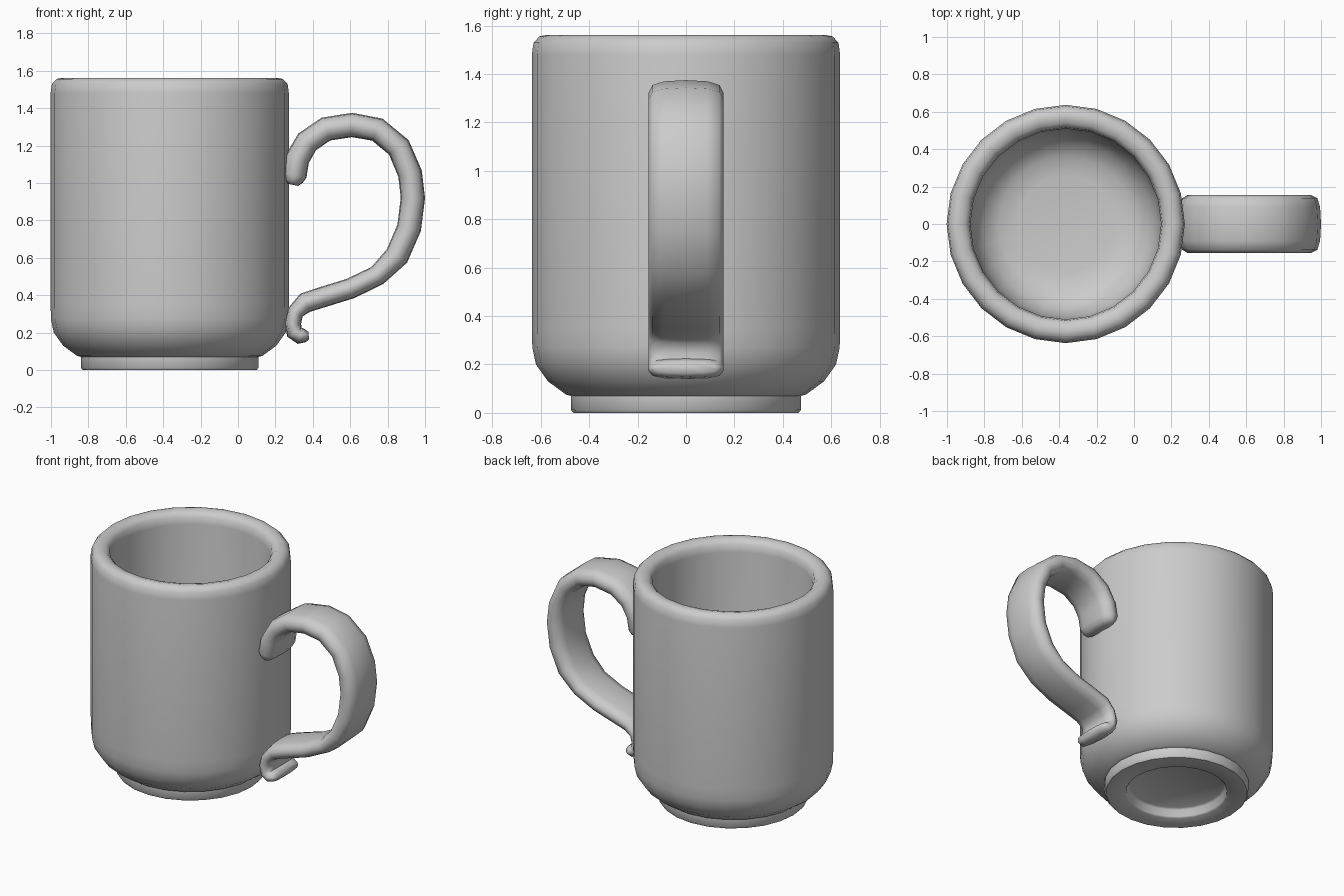
import bpy, bmesh, math
from mathutils import Vector

if "Cube" in bpy.data.objects:
    bpy.data.objects.remove(bpy.data.objects["Cube"])

CX = -0.365
SIDES = 24


def finish(name, bm, angle):
    bmesh.ops.remove_doubles(bm, verts=bm.verts, dist=1e-5)
    bmesh.ops.recalc_face_normals(bm, faces=bm.faces)
    mesh = bpy.data.meshes.new(name)
    bm.to_mesh(mesh)
    bm.free()
    obj = bpy.data.objects.new(name, mesh)
    bpy.context.collection.objects.link(obj)
    bpy.ops.object.select_all(action='DESELECT')
    obj.select_set(True)
    bpy.context.view_layer.objects.active = obj
    bpy.ops.object.shade_smooth_by_angle(angle=math.radians(angle))
    return obj


def bridge(bm, rings):
    for a, b in zip(rings, rings[1:]):
        n = len(a)
        for i in range(n):
            j = (i + 1) % n
            bm.faces.new((a[i], a[j], b[j], b[i]))


# Mug body: lathed profile from the foot recess, over the rim, to the inner floor
profile = [(0.31, 0.065), (0.325, 0.055), (0.33, 0.01), (0.34, 0),
           (0.465, 0), (0.475, 0.012), (0.475, 0.07),
           (0.495, 0.075), (0.57, 0.13), (0.62, 0.20), (0.635, 0.27), (0.637, 0.35),
           (0.637, 1.48), (0.63, 1.53), (0.605, 1.556), (0.575, 1.562),
           (0.54, 1.553), (0.517, 1.53), (0.51, 1.48),
           (0.51, 0.40), (0.49, 0.29), (0.44, 0.20), (0.36, 0.15), (0.26, 0.135)]
bm = bmesh.new()
rings = []
for r, z in profile:
    rings.append([bm.verts.new((CX + r * math.cos(math.tau * i / SIDES),
                                r * math.sin(math.tau * i / SIDES), z))
                  for i in range(SIDES)])
bridge(bm, rings)
bm.faces.new(rings[0])
bm.faces.new(rings[-1])
finish("mug_body", bm, 50)

# Handle: rounded strap section swept along a path in the xz plane
path = [(0.293, 0.99), (0.297, 1.01), (0.302, 1.04), (0.318, 1.13), (0.37, 1.22),
        (0.47, 1.288), (0.61, 1.31), (0.745, 1.285), (0.86, 1.19),
        (0.92, 1.05), (0.935, 0.92), (0.915, 0.76), (0.85, 0.61),
        (0.745, 0.505), (0.60, 0.435), (0.46, 0.392), (0.36, 0.36),
        (0.308, 0.31), (0.293, 0.25), (0.302, 0.20), (0.332, 0.182),
        (0.36, 0.183), (0.378, 0.185)]
quarter = [(0.155, 0.012), (0.138, 0.045), (0.09, 0.06), (0, 0.065)]
half = quarter + [(-y, n) for y, n in quarter[-2::-1]]
section = half + [(-y, -n) for y, n in half]
pts = [Vector((x, 0, z)) for x, z in path]
last = len(pts) - 1
bm = bmesh.new()
rings = []
for i, p in enumerate(pts):
    t = (pts[min(i + 1, last)] - pts[max(i - 1, 0)]).normalized()
    normal = Vector((-t.z, 0, t.x))
    thick, width = {0: (0.45, 0.8), 1: (0.78, 0.93)}.get(min(i, last - i), (1, 1))
    # the lower half of the strap is a little thinner
    if 13 <= i:
        thick *= 0.85
    if i >= 17:
        thick *= 0.8
    rings.append([bm.verts.new(p + normal * n * thick + Vector((0, y * width, 0)))
                  for y, n in section])
bridge(bm, rings)
bm.faces.new(rings[0])
bm.faces.new(rings[-1])
finish("handle", bm, 70)
